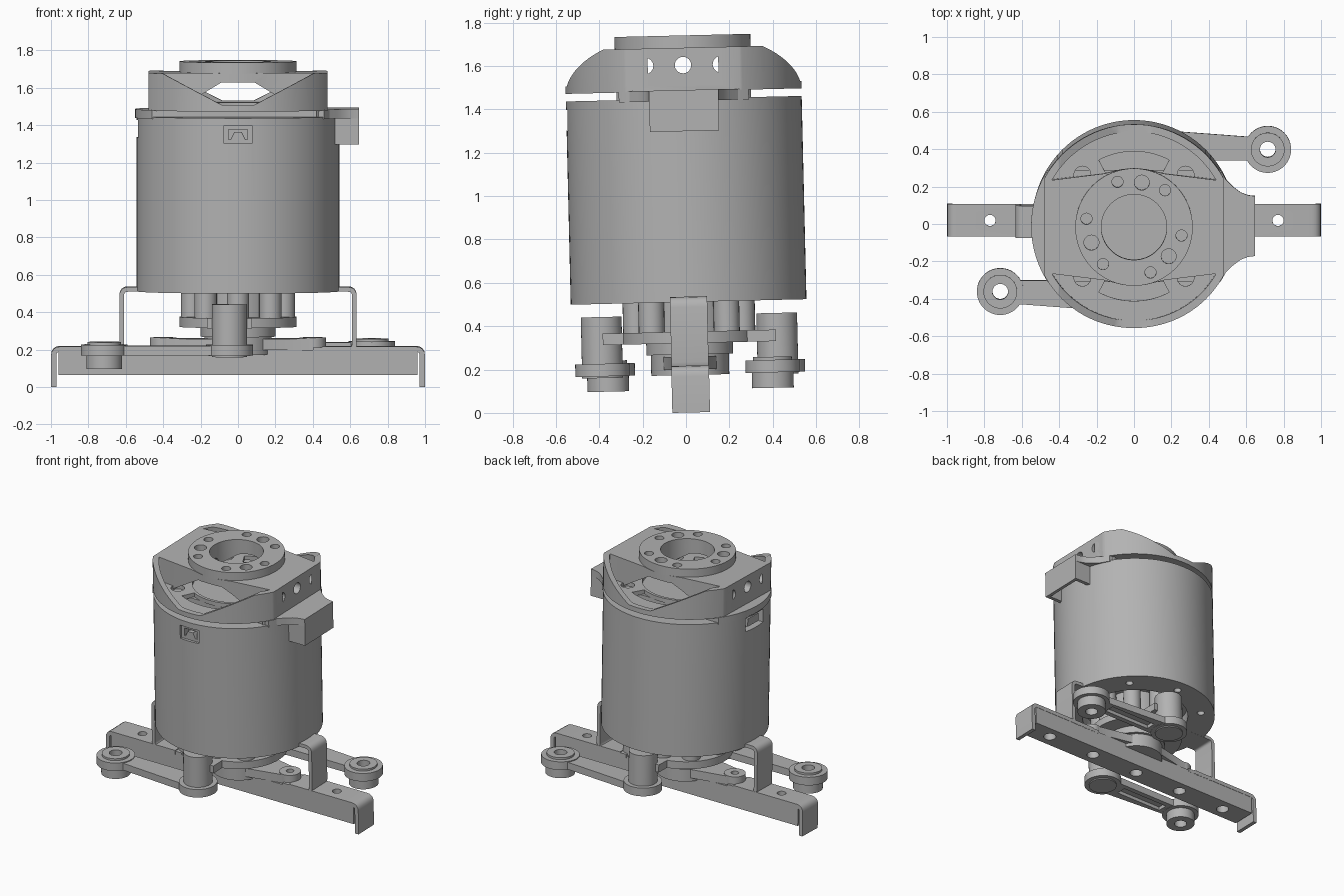
import bpy, bmesh
from math import cos, sin, pi, radians
from mathutils import Matrix, Vector

if "Cube" in bpy.data.objects:
    bpy.data.objects.remove(bpy.data.objects["Cube"])

grey = bpy.data.materials.new("machined_grey")
grey.use_nodes = True
grey.diffuse_color = (0.45, 0.45, 0.45, 1)
grey.node_tree.nodes["Principled BSDF"].inputs["Base Color"].default_value = grey.diffuse_color
parts = []


def prism(name, outline, lo, hi, axis="z"):
    """Extrude a 2D outline between lo and hi along an axis."""
    place = {"z": lambda u, v, w: (u, v, w), "y": lambda u, v, w: (u, w, v),
             "x": lambda u, v, w: (w, u, v)}[axis]
    bm = bmesh.new()
    rings = [[bm.verts.new(place(u, v, w)) for u, v in outline] for w in (lo, hi)]
    n = len(outline)
    for i in range(n):
        j = (i + 1) % n
        bm.faces.new((rings[0][i], rings[0][j], rings[1][j], rings[1][i]))
    for ring in rings:
        bm.faces.new(ring)
    bmesh.ops.recalc_face_normals(bm, faces=bm.faces)
    mesh = bpy.data.meshes.new(name)
    bm.to_mesh(mesh)
    bm.free()
    obj = bpy.data.objects.new(name, mesh)
    bpy.context.scene.collection.objects.link(obj)
    parts.append(obj)
    return obj


def arc(r, a=0, b=360, n=64, c=(0, 0)):
    return [(c[0] + r * cos(radians(a + (b - a) * i / n)),
             c[1] + r * sin(radians(a + (b - a) * i / n))) for i in range(n + (b - a < 360))]


def cyl(name, r, lo, hi, c=(0, 0), axis="z", n=64):
    return prism(name, arc(r, n=n, c=c), lo, hi, axis)


def rect(u0, u1, v0, v1):
    return [(u0, v0), (u1, v0), (u1, v1), (u0, v1)]


def combine(obj, tools, op="DIFFERENCE"):
    """Apply boolean tools, then delete them."""
    for t in tools:
        m = obj.modifiers.new(op, "BOOLEAN")
        m.object, m.operation, m.solver = t, op, "EXACT"
    bpy.context.view_layer.update()
    dg = bpy.context.evaluated_depsgraph_get()
    mesh = bpy.data.meshes.new_from_object(obj.evaluated_get(dg))
    obj.modifiers.clear()
    obj.data = mesh
    for t in tools:
        parts.remove(t)
        bpy.data.objects.remove(t)
    return obj


def drill(r, spots, lo, hi, axis="z"):
    return [cyl("drill", r, lo, hi, c, axis, 24) for c in spots]


def around(r, angles):
    return [(r * cos(radians(a)), r * sin(radians(a))) for a in angles]


def strip(name, path, t, half):
    """Bent sheet metal strip in the xz plane with rounded bends."""
    p = [Vector(q) for q in path]
    line = [p[0]]
    for a, b, c in zip(p, p[1:], p[2:]):
        s, e = b + (a - b).normalized() * 0.035, b + (c - b).normalized() * 0.035
        line += [s * (1 - k) ** 2 + b * 2 * k * (1 - k) + e * k * k for k in (0, .25, .5, .75, 1)]
    line.append(p[-1])
    left, right = [], []
    for i, q in enumerate(line):
        d = (line[min(i + 1, len(line) - 1)] - line[max(i - 1, 0)]).normalized()
        nrm = Vector((-d.y, d.x)) * t / 2
        left.append(tuple(q + nrm))
        right.append(tuple(q - nrm))
    return prism(name, left + right[::-1], -half, half, "y")


# Main housing with underside recess, bolt holes and two connector windows
housing = cyl("motor_housing", 0.544, 0.512, 1.45, n=96)
combine(housing, [cyl("recess", 0.36, 0.4, 0.6)]
        + drill(0.025, around(0.45, range(0, 360, 45)), 0.4, 0.56)
        + [prism("window", rect(-0.075, 0.075, 1.315, 1.41), -0.7, -0.525, "y"),
           prism("socket", rect(-0.05, 0.05, 1.335, 1.39), -0.7, -0.48, "y"),
           prism("side_window", rect(-0.1, 0.1, 1.335, 1.43), -0.7, -0.49, "x")])
prism("front_plug", [(-0.04, 1.335), (0.04, 1.335), (0.02, 1.375), (-0.02, 1.375)], -0.53, -0.47, "y")
prism("side_plug", rect(-0.06, 0.06, 1.355, 1.41), -0.525, -0.48, "x")

# Spacer between housing and cap
spacer = cyl("cap_spacer", 0.55, 1.44, 1.487, n=96)
combine(spacer, [prism("trim", rect(-0.7, 0.7, -0.3, 0.3), 1.3, 1.6)], "INTERSECT")

# Flared cable outlet with a hollow hood
side = [(0.42, 0.31), (0.49, 0.25), (0.53, 0.21), (0.57, 0.18), (0.61, 0.165), (0.648, 0.16)]
prism("outlet_flange", side + [(x, -y) for x, y in side[::-1]], 1.44, 1.49)
hood = prism("outlet_hood", rect(0.5, 0.648, -0.16, 0.16), 1.3, 1.485)
combine(hood, [prism("hollow", rect(0.4, 0.625, -0.135, 0.135), 1.2, 1.455)])

# Cap rim with a V opening at front and back
flats = rect(-0.478, 0.478, -0.7, 0.7)
vee = [(-0.085, 1.52), (0.085, 1.52), (0.47, 1.72), (-0.47, 1.72)]
rim = cyl("cap_rim", 0.545, 1.485, 1.685, n=96)
combine(rim, [prism("trim", flats, 1.3, 1.8)], "INTERSECT")
slots = [prism("slot", arc(0.4, m - 28, m + 28, 16) + arc(0.31, m - 28, m + 28, 16)[::-1], 1.4, 1.6)
         for m in (90, 270)]
combine(rim, [cyl("inside", 0.505, 1.515, 1.8, n=96), prism("vee", vee, -0.7, 0.7, "y"),
              cyl("bore", 0.29, 1.4, 1.6)] + slots
        + drill(0.045, around(0.39, (45, 135, 225, 315)), 1.4, 1.6))

# Bridge across the cap, arched below and drilled sideways
half = [(0.478, 0.25), (0.44, 0.25), (0.16, 0.285), (0.06, 0.31)]
upper = half + [(-x, y) for x, y in half[::-1]]
bridge = prism("cap_bridge", upper + [(-x, -y) for x, y in upper], 1.487, 1.685)
arch = [(-0.36, 1.47), (0.36, 1.47), (0.09, 1.635), (-0.09, 1.635)]
combine(bridge, [prism("arch", arch, -0.7, 0.7, "y"), cyl("bore", 0.175, 1.4, 1.8)]
        + drill(0.038, [(y, 1.605) for y in (-0.175, 0, 0.175)], -0.7, 0.7, "x"))

# Output flange
flange = cyl("output_flange", 0.314, 1.68, 1.742)
combine(flange, [cyl("bore", 0.175, 1.6, 1.8)]
        + drill(0.04, around(0.242, (80, 200, 320)), 1.65, 1.8)
        + drill(0.03, around(0.258, (50, 110, 170, 230, 290, 350)), 1.65, 1.8))

# Lower hub with posts
cyl("hub_core", 0.2, 0.3, 0.6)
cyl("hub_step", 0.2, 0.27, 0.33)
cyl("hub_plate", 0.314, 0.322, 0.375)
for k, c in enumerate(around(0.245, range(0, 360, 45))):
    cyl("hub_post_%d" % k, 0.06, 0.36, 0.6, c, n=24)

# Centre link lying on the foot bar
link = cyl("centre_link", 0.18, 0.175, 0.27)
combine(link, [prism("bar", [(-0.42, -0.06), (0, -0.15), (0.42, -0.06), (0.42, 0.06), (0, 0.15), (-0.42, 0.06)],
                     0.2, 0.26)] + [cyl("end", 0.07, 0.2, 0.265, (s * 0.4, 0)) for s in (1, -1)], "UNION")
combine(link, drill(0.025, [(0.4, 0), (-0.4, 0)], 0.1, 0.4))

# Pair of swing arms with posts and pins
for s, tag in ((1, "front"), (-1, "back")):
    post, pin = (-0.045 * s, -0.405 * s), (-0.715 * s, -0.38 * s)
    cyl(tag + "_arm_post", 0.094, 0.17, 0.452, post)
    prism(tag + "_post_bracket", rect(post[0] - 0.12, post[0] + 0.12, *sorted((-0.2 * s, -0.4 * s))),
          0.322, 0.375)
    arm = cyl(tag + "_swing_arm", 0.125, 0.178, 0.236, post)
    web = [(post[0], post[1] - 0.085), (pin[0], pin[1] - 0.06),
           (pin[0], pin[1] + 0.06), (post[0], post[1] + 0.085)]
    combine(arm, [prism("web", web, 0.18, 0.23), cyl("end", 0.125, 0.178, 0.236, pin),
                  cyl("lip", 0.09, 0.2, 0.25, pin), cyl("pin", 0.096, 0.107, 0.2, pin)], "UNION")
    xs = sorted((post[0] - 0.15 * s, pin[0] + 0.15 * s))
    combine(arm, drill(0.042, [pin], 0, 0.4)
            + [prism("groove", rect(*xs, -0.39 * s - 0.035, -0.39 * s + 0.035), 0.1, 0.205)])

# Foot bar with five holes
holes = [(x * 0.385, 0) for x in (-2, -1, 0, 1, 2)]
bar = prism("foot_bar", rect(-0.96, 0.96, -0.085, 0.085), 0.065, 0.2)
combine(bar, drill(0.042, holes, 0, 0.4))

# Bent end feet and brackets that carry the housing
for s, tag in ((1, "left"), (-1, "right")):
    foot = strip(tag + "_foot", [(0.45 * s, 0.204), (0.985 * s, 0.204), (0.985 * s, 0.002)], 0.028, 0.087)
    combine(foot, drill(0.03, [(0.77 * s, 0)], 0, 0.4))
    strip(tag + "_bracket", [(0.38 * s, 0.524), (0.622 * s, 0.524), (0.622 * s, 0.2), (0.4 * s, 0.2)],
          0.025, 0.086)

# Shared material, shading and the slight backward lean of the whole assembly
lean = Matrix.Translation((0, 0.024, 0)) @ Matrix.Rotation(radians(1.35), 4, "X")
bpy.ops.object.select_all(action="DESELECT")
for obj in parts:
    obj.data.materials.clear()
    obj.data.materials.append(grey)
    obj.matrix_world = lean
    obj.select_set(True)
bpy.context.view_layer.objects.active = parts[0]
bpy.ops.object.shade_smooth_by_angle(angle=radians(30))
